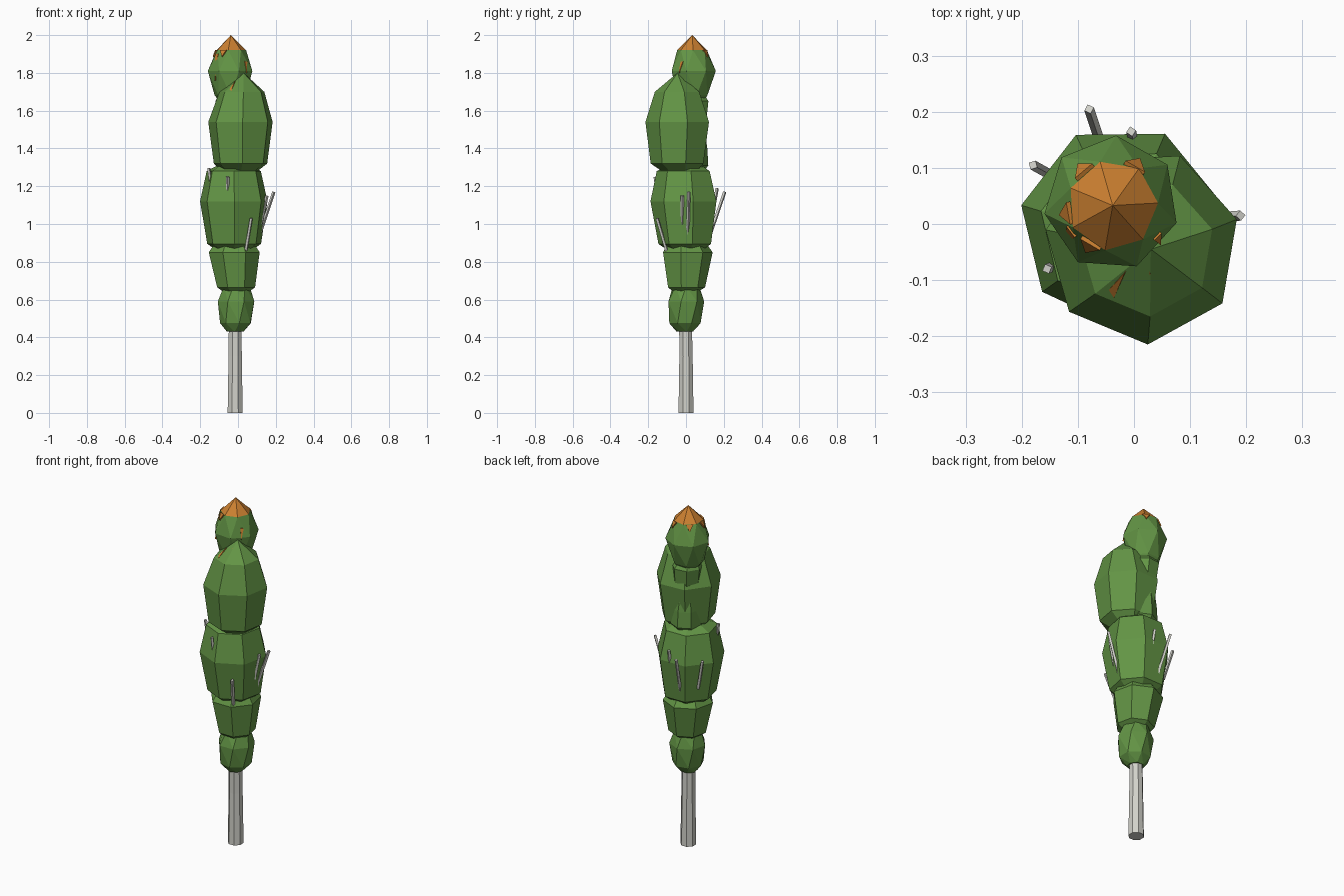
import bpy, bmesh, math
from mathutils import Vector

if "Cube" in bpy.data.objects:
    bpy.data.objects.remove(bpy.data.objects["Cube"])


def material(name, rgb):
    m = bpy.data.materials.new(name)
    m.diffuse_color = (*rgb, 1)
    m.use_nodes = True
    m.node_tree.nodes["Principled BSDF"].inputs["Base Color"].default_value = m.diffuse_color
    return m


GREEN = material("leaf_green", (0.125, 0.30, 0.06))
ORANGE = material("autumn_orange", (0.60, 0.215, 0.03))
BARK = material("pale_bark", (0.64, 0.64, 0.59))


def finish(bm, name, mats):
    bmesh.ops.recalc_face_normals(bm, faces=bm.faces)
    me = bpy.data.meshes.new(name)
    bm.to_mesh(me)
    bm.free()
    for m in mats:
        me.materials.append(m)
    ob = bpy.data.objects.new(name, me)
    bpy.context.collection.objects.link(ob)
    return ob


def lathe(name, rings, sides, phase, mats, twist=0, tip=None, orange_above=9):
    """Stack of rings (x, y, z, radius), closed below, with a pointed or flat top."""
    bm = bmesh.new()
    loops = []
    for k, (x, y, z, r) in enumerate(rings):
        a0 = math.radians(phase + k * twist)
        loops.append([bm.verts.new((x + r * math.cos(a0 + i * math.tau / sides),
                                    y + r * math.sin(a0 + i * math.tau / sides), z))
                      for i in range(sides)])
    bm.faces.new(loops[0][::-1])
    for lo, hi in zip(loops, loops[1:]):
        for i in range(sides):
            j = (i + 1) % sides
            if twist:
                bm.faces.new((lo[i], lo[j], hi[i]))
                bm.faces.new((lo[j], hi[j], hi[i]))
            else:
                bm.faces.new((lo[i], lo[j], hi[j], hi[i]))
    if tip:
        top = bm.verts.new(tip)
        for i in range(sides):
            bm.faces.new((loops[-1][i], loops[-1][(i + 1) % sides], top))
    else:
        bm.faces.new(loops[-1])
    for f in bm.faces:
        if f.calc_center_median().z > orange_above:
            f.material_index = 1
    return finish(bm, name, mats)


def stick(name, base, tip, r=0.009):
    """Thin square twig between two points."""
    bm = bmesh.new()
    b, t = Vector(base), Vector(tip)
    bmesh.ops.create_cone(bm, cap_ends=True, segments=4, radius1=r, radius2=r,
                          depth=(t - b).length)
    q = (t - b).to_track_quat('Z', 'Y')
    for v in bm.verts:
        v.co = q @ v.co + (b + t) / 2
    return finish(bm, name, [BARK])


# Trunk
lathe("trunk", [(-0.015, 0, 0, 0.043), (-0.015, 0, 0.3, 0.038), (-0.015, -0.003, 0.5, 0.036)],
      8, 22.5, [BARK])

# Foliage clumps, bottom to top
lathe("foliage_base", [(-0.015, -0.005, 0.43, 0.045), (-0.01, -0.005, 0.475, 0.085),
                       (-0.01, -0.003, 0.59, 0.099), (-0.01, 0, 0.67, 0.072)],
      7, 10, [GREEN], twist=14)
lathe("foliage_lower", [(-0.01, -0.005, 0.645, 0.075), (-0.01, -0.002, 0.665, 0.103),
                        (-0.02, 0.003, 0.85, 0.138), (-0.02, 0, 0.9, 0.105)],
      7, 90, [GREEN])
lathe("foliage_middle", [(-0.02, 0, 0.87, 0.11), (-0.02, 0, 0.895, 0.146),
                         (-0.022, -0.005, 1.12, 0.183), (-0.022, -0.008, 1.28, 0.147),
                         (-0.02, 0, 1.31, 0.09)],
      7, 65, [GREEN])
lathe("foliage_upper", [(0.01, -0.03, 1.275, 0.09), (0.015, -0.042, 1.32, 0.145),
                        (0.015, -0.04, 1.54, 0.175), (0.022, -0.043, 1.70, 0.122)],
      7, 16, [GREEN], tip=(0.03, -0.045, 1.80))
lathe("foliage_neck_low", [(-0.025, 0.03, 1.27, 0.06), (-0.025, 0.033, 1.31, 0.085),
                           (-0.025, 0.033, 1.4, 0.08), (-0.03, 0.035, 1.52, 0.06)],
      7, 40, [GREEN])
lathe("foliage_neck_high", [(-0.03, 0.035, 1.5, 0.055), (-0.03, 0.035, 1.56, 0.078),
                            (-0.035, 0.038, 1.65, 0.085), (-0.04, 0.038, 1.69, 0.06)],
      7, 20, [GREEN])
lathe("foliage_crown", [(-0.04, 0.035, 1.645, 0.055), (-0.04, 0.035, 1.68, 0.085),
                        (-0.04, 0.037, 1.81, 0.121), (-0.038, 0.033, 1.92, 0.081)],
      7, 46, [GREEN, ORANGE], twist=20, tip=(-0.038, 0.033, 2.0), orange_above=1.93)


# Orange slivers hugging the foliage (base point, tip point, half width)
def sliver(name, a, b, out, w=0.009):
    bm = bmesh.new()
    a, b, n = Vector(a), Vector(b), Vector(out).normalized()
    side = (b - a).cross(n).normalized() * w
    pts = [a - side, a + side, b]
    front = [bm.verts.new(p + n * 0.004) for p in pts]
    back = [bm.verts.new(p - n * 0.004) for p in pts]
    bm.faces.new(front)
    bm.faces.new(back[::-1])
    for i in range(3):
        j = (i + 1) % 3
        bm.faces.new((back[i], back[j], front[j], front[i]))
    return finish(bm, name, [ORANGE])


sliver("orange_leaf_left", (-0.043, -0.127, 1.70), (-0.015, -0.085, 1.755), (-0.4, -0.7, 0.6))
sliver("orange_leaf_right", (0.037, -0.142, 1.70), (0.028, -0.082, 1.765), (0, -0.7, 0.7))
sliver("orange_crown_leaf_left", (-0.11, -0.012, 1.90), (-0.12, -0.035, 1.76), (-0.8, -0.6, 0.2), 0.012)
sliver("orange_crown_leaf_right", (0.04, -0.02, 1.86), (0.045, -0.035, 1.80), (0.7, -0.7, 0.2))
for i, a in enumerate((60, 130, 190, 240)):
    c, s = math.cos(math.radians(a)), math.sin(math.radians(a))
    sliver("orange_drip_%d" % i, (-0.038 + 0.077 * c, 0.033 + 0.077 * s, 1.92),
           (-0.038 + 0.094 * c, 0.033 + 0.094 * s, 1.885), (c, s, 0.5), 0.02)

# Twigs: base and tip of each
TWIGS = [((0.10, 0.008, 0.90), (0.19, 0.015, 1.17)),
         ((0.12, -0.02, 1.0), (0.153, -0.02, 1.15)),
         ((0.04, -0.10, 0.85), (0.07, -0.153, 1.03)),
         ((-0.055, -0.14, 1.10), (-0.055, -0.163, 1.25)),
         ((-0.13, -0.07, 1.12), (-0.155, -0.08, 1.295)),
         ((-0.135, 0.08, 0.97), (-0.18, 0.105, 1.15)),
         ((-0.055, 0.13, 0.95), (-0.08, 0.205, 1.17)),
         ((0.0, 0.14, 1.05), (-0.005, 0.165, 1.19))]
for i, (b, t) in enumerate(TWIGS):
    stick("twig_%d" % (i + 1), b, t)
